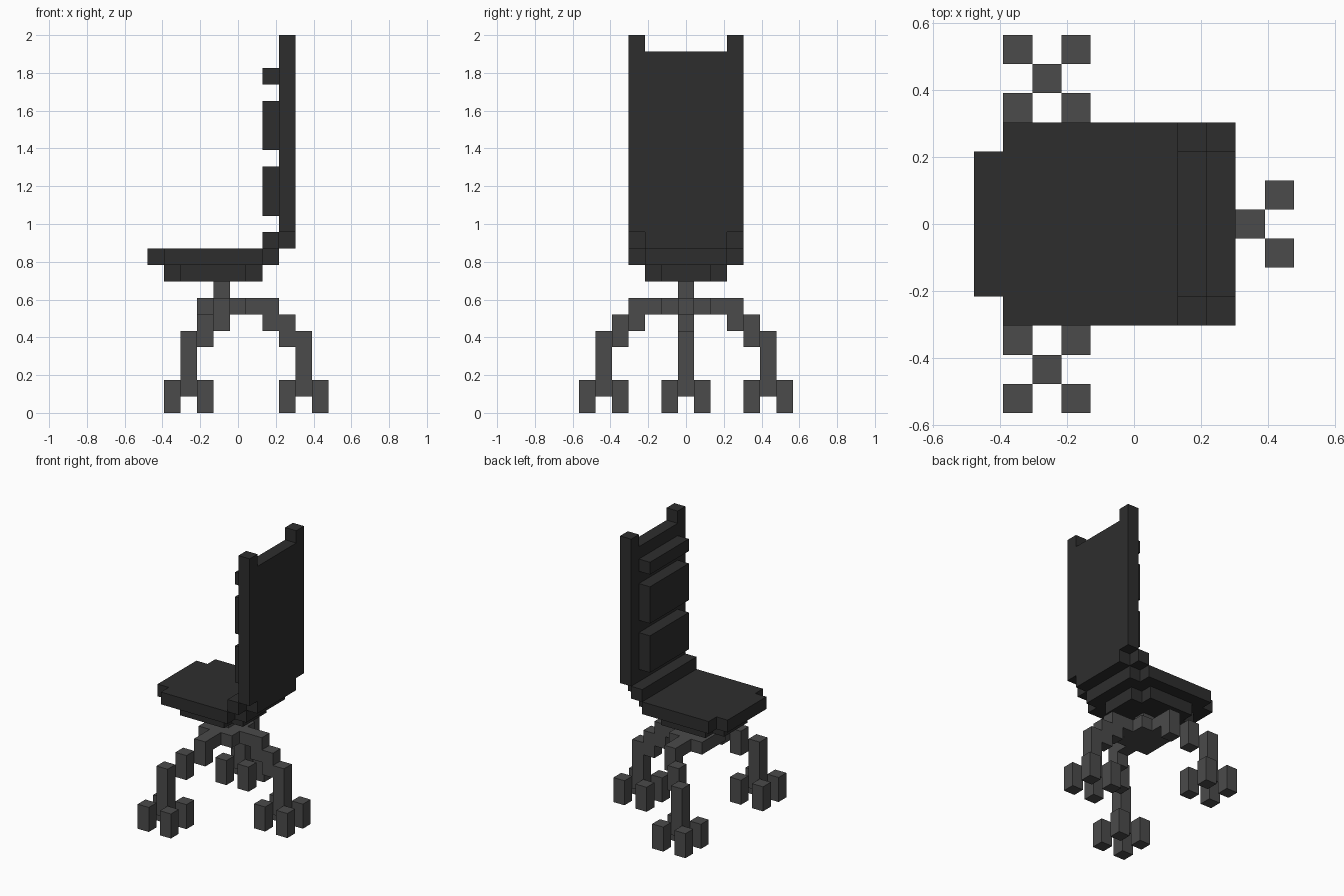
import bpy, bmesh
from mathutils import Vector

if "Cube" in bpy.data.objects:
    bpy.data.objects.remove(bpy.data.objects["Cube"])

U = 2 / 23                      # size of one block
ORIGIN = Vector((-5.5, -6.5, 0))  # grid is 11 x 13 x 23 blocks


def material(name, value):
    m = bpy.data.materials.new(name)
    m.diffuse_color = (value, value, value, 1)
    m.use_nodes = True
    m.node_tree.nodes["Principled BSDF"].inputs["Base Color"].default_value = m.diffuse_color
    return m


dark = material("dark grey upholstery", 0.027)
grey = material("grey metal", 0.07)


def box(i0, i1, j0, j1, k0, k1):
    """Set of grid blocks, inclusive ranges."""
    return {(i, j, k) for i in range(i0, i1 + 1)
            for j in range(j0, j1 + 1) for k in range(k0, k1 + 1)}


def mirror_y(cells):
    return cells | {(i, 12 - j, k) for i, j, k in cells}


def feet(i, j):
    """Four short feet at the corners round a leg."""
    return set().union(*(box(i + a, i + a, j + b, j + b, 0, 1)
                         for a in (-1, 1) for b in (-1, 1)))


parts = {
    # rounded seat pad with a smaller rounded underside
    "seat": (dark, box(1, 6, 3, 9, 9, 9) | box(0, 7, 4, 8, 9, 9)
             | box(2, 5, 4, 8, 8, 8) | box(1, 6, 5, 7, 8, 8)),
    # back panel, lower rail and taller side posts
    "backrest": (dark, box(8, 8, 4, 8, 10, 21) | box(7, 7, 3, 9, 10, 10)
                 | mirror_y(box(8, 8, 3, 3, 11, 22))),
    # raised cushions on the back
    "back_cushions": (dark, box(7, 7, 4, 8, 12, 14) | box(7, 7, 4, 8, 16, 18)
                      | box(7, 7, 4, 8, 20, 20)),
    # column and hub plate
    "hub": (grey, box(4, 4, 6, 6, 7, 7) | box(3, 5, 5, 7, 6, 6)),
    # stepped legs
    "rear_leg": (grey, box(6, 7, 6, 6, 6, 6) | box(7, 7, 6, 6, 5, 5)
                 | box(8, 8, 6, 6, 4, 5) | box(9, 9, 6, 6, 1, 4)),
    "side_legs": (grey, mirror_y(box(4, 4, 3, 4, 6, 6) | box(4, 4, 3, 3, 5, 5)
                  | box(3, 3, 2, 2, 4, 5) | box(2, 2, 1, 1, 1, 4))),
    # feet
    "rear_feet": (grey, feet(9, 6)),
    "side_feet": (grey, mirror_y(feet(2, 1))),
}
occupied = set().union(*(cells for _, cells in parts.values()))


def build(name, mat, cells):
    """Skin the blocks: only exposed faces, merged into flat panels."""
    bm = bmesh.new()
    for c in cells:
        centre = Vector(c) + Vector((0.5, 0.5, 0.5)) + ORIGIN
        for axis in range(3):
            for s in (-1, 1):
                n = [0, 0, 0]
                n[axis] = s
                if tuple(a + b for a, b in zip(c, n)) in occupied:
                    continue
                n = Vector(n)
                p = Vector((0, 0, 0))
                p[(axis + 1) % 3] = 1
                q = n.cross(p)
                bm.faces.new([bm.verts.new((centre + (n + a * p + b * q) / 2) * U)
                              for a, b in ((-1, -1), (1, -1), (1, 1), (-1, 1))])
    bmesh.ops.remove_doubles(bm, verts=bm.verts, dist=1e-4)
    bmesh.ops.dissolve_limit(bm, angle_limit=0.01, verts=bm.verts, edges=bm.edges)
    me = bpy.data.meshes.new(name)
    bm.to_mesh(me)
    bm.free()
    me.materials.append(mat)
    bpy.context.collection.objects.link(bpy.data.objects.new(name, me))


for name, (mat, cells) in parts.items():
    build(name, mat, cells)
